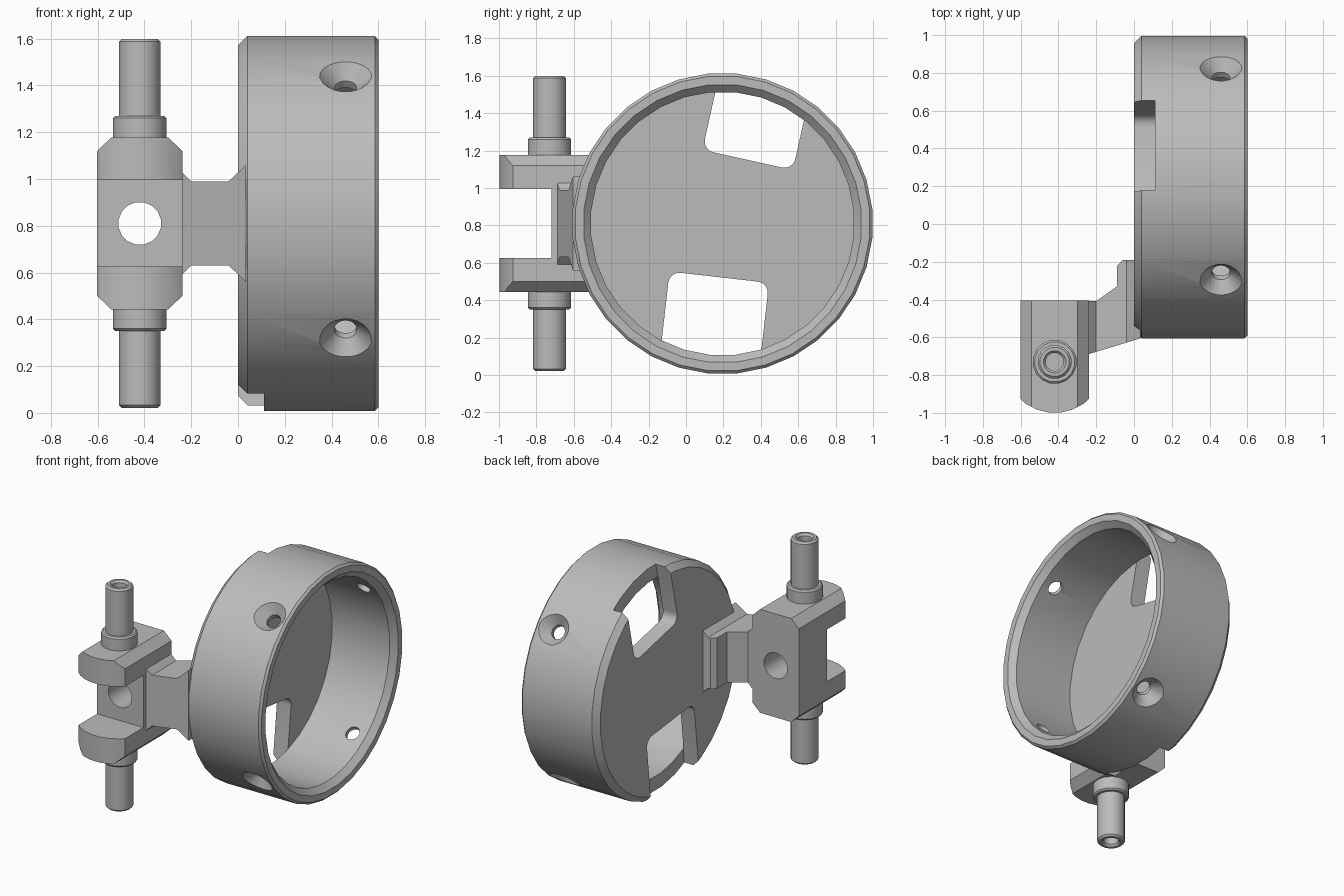
import bpy, bmesh
from math import radians, sin, cos, pi
from mathutils import Matrix, Vector

cube = bpy.data.objects.get("Cube")
if cube:
    bpy.data.objects.remove(cube, do_unlink=True)

grey = bpy.data.materials.new("plain_grey")
grey.use_nodes = True
grey.diffuse_color = (0.5, 0.5, 0.5, 1)
grey.node_tree.nodes["Principled BSDF"].inputs["Base Color"].default_value = (0.5, 0.5, 0.5, 1)

CY, CZ = 0.195, 0.81        # ring axis
PX, PY = -0.42, -0.73       # pin axis


def finish(bm, name):
    bmesh.ops.recalc_face_normals(bm, faces=bm.faces[:])
    mesh = bpy.data.meshes.new(name)
    bm.to_mesh(mesh)
    bm.free()
    mesh.materials.append(grey)
    ob = bpy.data.objects.new(name, mesh)
    bpy.context.collection.objects.link(ob)
    return ob


def lathe(name, profile, steps, matrix):
    """Spin (radius, height) points about local z."""
    bm = bmesh.new()
    vs = [bm.verts.new((r, 0, h)) for r, h in profile]
    es = [bm.edges.new(pair) for pair in zip(vs, vs[1:])]
    bmesh.ops.spin(bm, geom=vs + es, cent=(0, 0, 0), axis=(0, 0, 1),
                   angle=2 * pi, steps=steps, use_merge=True)
    bmesh.ops.remove_doubles(bm, verts=bm.verts[:], dist=1e-4)
    bmesh.ops.dissolve_limit(bm, angle_limit=0.01, verts=bm.verts[:], edges=bm.edges[:])
    half_step = Matrix.Rotation(pi / steps, 4, 'Z')
    bmesh.ops.transform(bm, matrix=matrix @ half_step, verts=bm.verts[:])
    return finish(bm, name)


def prism(name, points, axis, lo, hi):
    """Extrude a flat outline along one world axis."""
    place = {'x': lambda a, b, c: (c, a, b),
             'y': lambda a, b, c: (a, c, b),
             'z': lambda a, b, c: (a, b, c)}[axis]
    bm = bmesh.new()
    face = bm.faces.new([bm.verts.new(place(a, b, lo)) for a, b in points])
    out = bmesh.ops.extrude_face_region(bm, geom=[face])["geom"]
    moved = [v for v in out if isinstance(v, bmesh.types.BMVert)]
    bmesh.ops.translate(bm, verts=moved, vec=place(0, 0, hi - lo))
    return finish(bm, name)


def combine(ob, tool, operation='DIFFERENCE'):
    mod = ob.modifiers.new("combine", 'BOOLEAN')
    mod.operation, mod.solver, mod.object = operation, 'EXACT', tool
    bpy.context.view_layer.update()
    bpy.context.view_layer.objects.active = ob
    bpy.ops.object.modifier_apply(modifier=mod.name)
    bpy.data.objects.remove(tool, do_unlink=True)


def box(a0, a1, b0, b1):
    return [(a0, b0), (a1, b0), (a1, b1), (a0, b1)]


# Cup-shaped ring with a floor on its right side
to_x = Matrix.Translation((0, CY, CZ)) @ Matrix.Rotation(pi / 2, 4, 'Y')
ring = lathe("ring_cup", [(0, 0), (0.765, 0), (0.805, 0.04), (0.805, 0.585), (0.79, 0.6),
                          (0.745, 0.6), (0.705, 0.56), (0.705, 0.11), (0, 0.11)], 32, to_x)

# Round-cornered windows through the floor and out of the rim
for y, z, angle, width in ((0.33, 1.15, 77.5, 0.495), (0.178, 0.523, 263.5, 0.535)):
    out = Vector((cos(radians(angle)), sin(radians(angle))))
    side = Vector((-out.y, out.x))
    radius, half = 0.06, width / 2
    outline = []
    for sign, start in ((1, 0), (-1, 90)):
        for k in range(6):
            t = radians(start + 18 * k)
            s = half - radius + radius * abs(cos(t))
            d = radius - radius * sin(t)
            outline.append(Vector((y, z)) + side * sign * s + out * d)
    outline += [Vector((y, z)) - side * half + out * 0.8,
                Vector((y, z)) + side * half + out * 0.8]
    combine(ring, prism("window_cutter", outline, 'x', -0.1, 0.112))

# Four countersunk screw holes around the wall
for k in range(4):
    spin = Matrix.Rotation(radians(38 + 90 * k), 4, 'X') @ Matrix.Rotation(-pi / 2, 4, 'X')
    combine(ring, lathe("screw_cutter", [(0, 0.6), (0.048, 0.6), (0.048, 0.735),
                                         (0.164, 0.86), (0, 0.86)], 20,
                        Matrix.Translation((0.46, CY, CZ)) @ spin))

# Fork: chamfered block with a rounded front, a slot and a cross hole
w, c = 0.182, 0.122
fork = prism("fork", [(PX + sx * x, CZ + sz * z) for sx, sz, x, z in (
    (-1, -1, w, 0.31), (-1, -1, c, 0.367), (1, -1, c, 0.367), (1, -1, w, 0.31),
    (1, 1, w, 0.31), (1, 1, c, 0.367), (-1, 1, c, 0.367), (-1, 1, w, 0.31))], 'y', -1.05, -0.405)
arc = [(PX + 0.266 * sin(t), -0.734 - 0.266 * cos(t))
       for t in (radians(-49 + 14 * k) for k in range(8))]
combine(fork, prism("front_round", arc + [(-0.2, -0.3), (-0.64, -0.3)], 'z', 0.2, 1.4), 'INTERSECT')
combine(fork, prism("slot_cutter", box(-1.2, -0.72, 0.625, 0.995), 'x', -0.8, 0))
to_y = Matrix.Translation((PX, -0.56, CZ)) @ Matrix.Rotation(pi / 2, 4, 'X')
combine(fork, lathe("hole_cutter", [(0, -0.3), (0.092, -0.3), (0.092, 0.3), (0, 0.3)], 16, to_y))

# Neck joining fork and ring, flared at both ends
upper = [(-0.24, 0.22), (-0.2, 0.18), (-0.04, 0.18), (0.04, 0.255)]
neck = prism("neck", [(x, CZ + h) for x, h in upper] +
             [(x, CZ - h) for x, h in reversed(upper)], 'y', -0.8, -0.1)
combine(neck, prism("neck_plan", [(-0.26, -0.408), (-0.2, -0.408), (-0.09, -0.33), (-0.09, -0.22),
                                  (-0.06, -0.19), (0.035, -0.19), (0.035, -0.605),
                                  (-0.26, -0.695)], 'z', 0.3, 1.3), 'INTERSECT')

# Upper and lower pivot pins with collars and blind end holes
pins = []
for name, flip in (("upper_pin", 1), ("lower_pin", -1)):
    place = Matrix.Translation((PX, PY, CZ)) @ Matrix.Diagonal((1, 1, flip, 1))
    pins.append(lathe(name, [(0, 0.36), (0.117, 0.36), (0.117, 0.45), (0.107, 0.46), (0.09, 0.46),
                             (0.09, 0.777), (0.078, 0.789), (0.06, 0.789), (0.048, 0.775),
                             (0.048, 0.68), (0, 0.68)], 16, place))

# Smooth round walls, keep hard edges sharp
for ob in [ring, fork, neck] + pins:
    bpy.ops.object.select_all(action='DESELECT')
    ob.select_set(True)
    bpy.context.view_layer.objects.active = ob
    bpy.ops.object.shade_smooth_by_angle(angle=radians(28))
